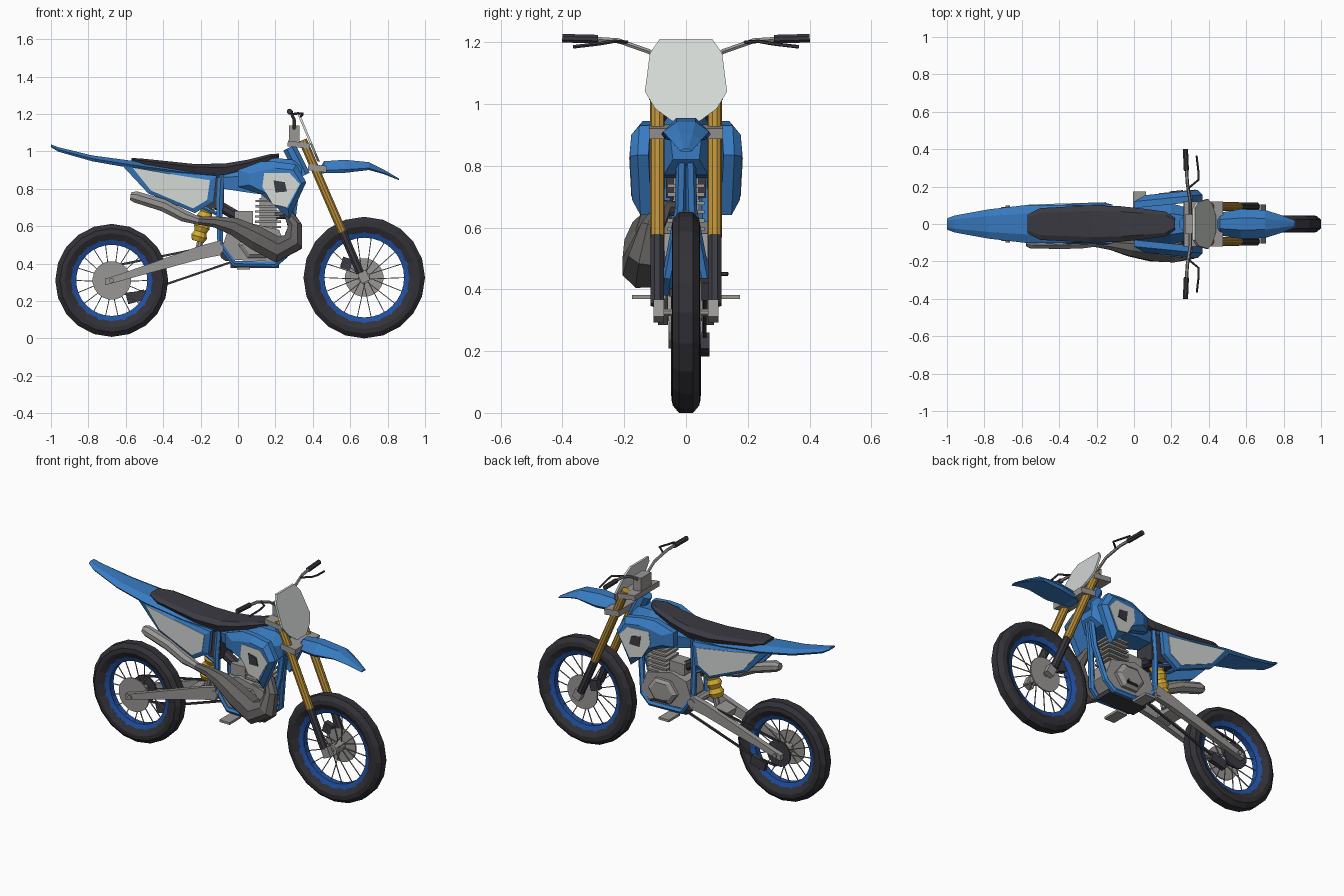
import bpy, bmesh, math
from mathutils import Vector, Matrix

if "Cube" in bpy.data.objects:
    bpy.data.objects.remove(bpy.data.objects["Cube"])


def mat(name, r, g, b):
    m = bpy.data.materials.new(name)
    m.diffuse_color = (r, g, b, 1)
    m.use_nodes = True
    m.node_tree.nodes["Principled BSDF"].inputs["Base Color"].default_value = m.diffuse_color
    return m


BLUE = mat("blue plastic", 0.04, 0.2, 0.54)
RIM = mat("deep blue rim", 0.015, 0.08, 0.36)
TYRE = mat("tyre rubber", 0.032, 0.031, 0.038)
DARK = mat("dark vinyl", 0.043, 0.042, 0.055)
GOLD = mat("gold tube", 0.5, 0.28, 0.04)
YELLOW = mat("yellow spring", 0.66, 0.4, 0.03)
LIGHT = mat("pale panel", 0.66, 0.69, 0.67)
GREY = mat("grey metal", 0.32, 0.31, 0.3)
PIPE = mat("dark pipe", 0.13, 0.12, 0.12)


def build(name, bm, material):
    bmesh.ops.recalc_face_normals(bm, faces=bm.faces)
    me = bpy.data.meshes.new(name)
    bm.to_mesh(me)
    bm.free()
    me.materials.append(material)
    ob = bpy.data.objects.new(name, me)
    bpy.context.collection.objects.link(ob)
    return ob


def loft(name, sections, material, cap=True, loop=False):
    """Skin equal-length closed sections."""
    bm = bmesh.new()
    rings = [[bm.verts.new(p) for p in s] for s in sections]
    n = len(rings[0])
    pairs = list(zip(rings, rings[1:])) + ([(rings[-1], rings[0])] if loop else [])
    for a, b in pairs:
        for i in range(n):
            j = (i + 1) % n
            bm.faces.new((a[i], a[j], b[j], b[i]))
    if cap and not loop:
        bm.faces.new(rings[0])
        bm.faces.new(rings[-1])
    return build(name, bm, material)


def tube(name, pts, radii, material, n=8, ref=(0, 1, 0)):
    pts = [Vector(p) for p in pts]
    if not isinstance(radii, (list, tuple)):
        radii = [radii] * len(pts)
    secs = []
    for i, p in enumerate(pts):
        t = (pts[min(i + 1, len(pts) - 1)] - pts[max(i - 1, 0)]).normalized()
        u = t.cross(Vector(ref)).normalized()
        v = t.cross(u)
        secs.append([p + radii[i] * (u * math.cos(a) + v * math.sin(a))
                     for a in (2 * math.pi * (k + 0.5) / n for k in range(n))])
    return loft(name, secs, material)


def disc(name, x, z, r, y0, y1, material, n=16):
    return tube(name, [(x, y0, z), (x, y1, z)], r, material, n, (1, 0, 0))


def box(name, c, size, material, tilt=0):
    bm = bmesh.new()
    m = Matrix.Translation(c) @ Matrix.Rotation(tilt, 4, 'Y') @ Matrix.Diagonal((*size, 1))
    bmesh.ops.create_cube(bm, size=1, matrix=m)
    return build(name, bm, material)


def layers(name, steps, material, s=1, shear=0, x0=0):
    """Stack of side outlines, each an (outline, y) pair; s picks the side."""
    return loft(name, [[(x, s * (y + shear * (x - x0)), z) for x, z in o]
                       for o, y in steps], material)


def shell(name, rows, material, k=0.6, shoulder=0.4):
    """Body skin from (x, top z, bottom z, half width) rows."""
    secs = []
    for x, zt, zb, w in rows:
        zs = zt - (zt - zb) * shoulder
        secs.append([(x, -w, zs), (x, -w * k, zt), (x, w * k, zt),
                     (x, w, zs), (x, w * .85, zb), (x, -w * .85, zb)])
    return loft(name, secs, material)


def revolve(name, x, z, prof, material, n):
    return loft(name, [[(x + r * math.sin(a), y, z - r * math.cos(a)) for r, y in prof]
                       for a in (2 * math.pi * i / n for i in range(n))], material, loop=True)


# Wheels: tyre, rim, hub, spokes, brake disc
def wheel(label, x, z, R, w, disc_y):
    q = R - 0.085
    revolve(label + "_tyre", x, z, [(q, -w * .6), (q + .035, -w), (R - .025, -w * .95), (R, -w * .5),
            (R, w * .5), (R - .025, w * .95), (q + .035, w), (q, w * .6)], TYRE, 20)
    revolve(label + "_rim", x, z, [(q - .027, -.018), (q + .006, -w * .66),
            (q + .006, w * .66), (q - .027, .018)], RIM, 32)
    disc(label + "_hub", x, z, .032, -.045, .045, GREY, 12)
    disc(label + "_axle", x, z, .013, -.1, .1, GREY, 8)
    disc(label + "_brake_disc", x, z, .103, disc_y - .004, disc_y + .004, GREY, 20)
    for i in range(18):
        a = 2 * math.pi * i / 18
        b = a + (.25 if i % 2 else -.25)
        tube(label + "_spoke", [(x + .03 * math.cos(b), .03 * (-1) ** (i // 2), z + .03 * math.sin(b)),
             (x + (q - .02) * math.cos(a), 0, z + (q - .02) * math.sin(a))], .0032, GREY, 4)


wheel("front", .675, .325, .325, .046, .045)
wheel("rear", -.675, .31, .302, .048, -.052)
box("front_caliper", (.58, .058, .4), (.055, .035, .06), DARK, .3)
disc("rear_sprocket", -.675, .31, .08, .05, .06, DARK, 16)


# Fork, clamps and steering
def fork_x(z):
    return .805 - .433 * z


LEAN = -.409
for s in (-1, 1):
    y = s * .093
    tube("fork_upper", [(fork_x(1.06), y, 1.06), (fork_x(.57), y, .57)], .024, GOLD, 10)
    tube("fork_lower", [(fork_x(.6), y, .6), (fork_x(.35), y, .35)], .023, DARK, 8)
    box("fork_foot", (.672, s * .088, .33), (.05, .034, .06), GREY, LEAN)
    # Handlebar half, grip and lever
    tube("handlebar", [(.3, 0, 1.12), (.3, s * .05, 1.125), (.3, s * .12, 1.17),
         (.285, s * .22, 1.205), (.28, s * .3, 1.21)], .009, GREY, 6, (1, 0, 0))
    tube("grip", [(.28, s * .285, 1.21), (.275, s * .4, 1.213)], .015, DARK, 8, (1, 0, 0))
    tube("lever", [(.29, s * .19, 1.2), (.345, s * .235, 1.203), (.345, s * .28, 1.195),
         (.335, s * .365, 1.185)], .006, DARK, 5, (0, 0, 1))
box("upper_clamp", (.325, 0, 1.035), (.12, .24, .03), GREY, LEAN * -.3)
box("lower_clamp", (.425, 0, .91), (.1, .24, .035), GREY, LEAN * -.3)
box("bar_mount", (.3, 0, 1.095), (.055, .1, .085), GREY)
tube("steering_head", [(.275, 0, 1.02), (.35, 0, .87)], .04, BLUE, 8)

# Front number plate
half = [(.045, .945), (.1, .985), (.133, 1.04), (.117, 1.165), (.085, 1.21)]
outline = half + [(-y, z) for y, z in reversed(half)]
loft("number_plate", [[(.425 + d - .42 * (z - .945), y, z) for y, z in outline]
                      for d in (0, .013)], LIGHT)

# Fenders, seat and tank
shell("front_fender", [(.43, .9, .875, .04), (.46, .947, .883, .06), (.57, .955, .885, .08),
      (.7, .942, .9, .075), (.78, .902, .878, .05), (.86, .855, .846, .02)], BLUE, .4, .75)
shell("rear_fender", [(-1, 1.037, 1.022, .03), (-.96, 1.022, .998, .045), (-.78, .978, .947, .078),
      (-.57, .95, .91, .102), (-.3, .91, .875, .1), (-.1, .89, .86, .08)], BLUE, .55, .55)
shell("seat", [(-.57, .965, .945, .05), (-.5, .96, .927, .085), (-.23, .932, .885, .1),
      (-.07, .935, .875, .095), (.05, .955, .905, .082), (.17, .985, .95, .066),
      (.22, .988, .965, .03)], DARK, .7, .35)
shell("tank", [(-.08, .9, .8, .06), (.05, .93, .78, .095), (.2, .965, .76, .11),
      (.29, .955, .77, .085), (.34, .93, .82, .05)], BLUE, .5, .4)
box("airbox", (-.15, 0, .79), (.15, .13, .19), DARK)

# Side panels and tank shrouds, both sides
PANEL = [(-.62, .925), (-.36, .89), (-.115, .87), (-.13, .73), (-.23, .67), (-.48, .775)]
PALE = [(-.565, .915), (-.36, .878), (-.15, .845), (-.165, .74), (-.24, .695), (-.465, .79)]
SHROUD = [(0, .9), (.12, .945), (.2, .945), (.31, .93), (.365, .835), (.275, .64), (.125, .77), (0, .81)]
RIDGE = [(.06, .88), (.14, .9), (.2, .91), (.295, .9), (.34, .83), (.268, .69), (.155, .775), (.06, .82)]
BADGE = [(.14, .885), (.275, .885), (.33, .825), (.262, .7), (.185, .715), (.13, .81)]
VENT = [(.19, .845), (.25, .835), (.262, .785), (.2, .78)]
for s in (-1, 1):
    layers("side_panel", [(PANEL, .07), (PANEL, .095), (PALE, .105)], BLUE, s, .03, -.4)
    layers("side_panel_plate", [(PALE, .104), (PALE, .109)], LIGHT, s, .03, -.4)
    layers("shroud", [(SHROUD, .105), (SHROUD, .14), (RIDGE, .168)], BLUE, s, .1, .2)
    layers("shroud_badge", [(BADGE, .165), (BADGE, .171)], LIGHT, s, .1, .2)
    layers("shroud_vent", [(VENT, .168), (VENT, .175)], DARK, s, .1, .2)
    # Frame cradle, foot peg, swingarm
    tube("frame_cradle", [(.325, s * .012, .9), (.295, s * .018, .66), (.25, s * .06, .44), (.2, s * .065, .395),
         (-.02, s * .065, .4), (-.095, s * .065, .5), (-.1, s * .06, .72), (-.09, s * .055, .88)],
         .018, BLUE, 6)
    tube("subframe", [(-.1, s * .06, .66), (-.3, s * .06, .75), (-.5, s * .06, .9)], .011, BLUE, 6)
    box("foot_peg", (.03, s * .12, .375), (.07, .11, .014), GREY)
    loft("swingarm", [[(x, s * .075 + a * .016, z + b * h) for a, b in ((-1, -1), (1, -1), (1, 1), (-1, 1))]
         for x, z, h in ((-.09, .485, .04), (-.2, .46, .036), (-.63, .325, .019), (-.71, .302, .017))], GREY)
box("swingarm_bridge", (-.26, 0, .44), (.08, .15, .05), GREY, -.3)
disc("swingarm_pivot", -.1, .48, .025, -.095, .095, GREY, 8)

# Rear shock with spring
tube("shock_body", [(-.15, 0, .75), (-.215, 0, .46)], .018, GREY, 8)
tube("shock_spring", [(-.163 - .0075 * i, 0, .7 - .026 * i) for i in range(8)],
     [.034 if i % 2 else .046 for i in range(8)], YELLOW, 10)

# Engine
CASE = [(-.08, .5), (-.03, .42), (.2, .41), (.26, .47), (.22, .58), (.05, .62), (-.05, .59)]
COVER = [(.1 + .1 * math.cos(k * math.pi / 3), .5 + .08 * math.sin(k * math.pi / 3)) for k in range(6)]
CAP = [(.1 + (x - .1) * .75, .5 + (z - .5) * .75) for x, z in COVER]
layers("crankcase", [(CASE, -.07), (CASE, .07)], GREY)
for s in (-1, 1):
    layers("engine_cover", [(COVER, .065), (COVER, .088), (CAP, .102)], GREY, s)
box("cylinder", (.16, 0, .65), (.09, .08, .2), GREY)
for i in range(6):
    box("cooling_fin", (.16, 0, .595 + i * .028), (.14 - .008 * (i > 3), .12, .012), GREY)
box("cylinder_head", (.165, 0, .765), (.08, .08, .05), GREY)
box("carburettor", (.03, 0, .645), (.1, .09, .07), GREY)
tube("intake", [(.0, 0, .65), (-.12, 0, .72)], .03, DARK, 8)
box("skid_plate", (.09, 0, .39), (.26, .11, .025), DARK)
tube("gear_lever", [(.06, .09, .46), (.07, .11, .45), (.14, .115, .45), (.15, .135, .45)], .007, DARK, 5, (0, 0, 1))

# Exhaust chamber and silencer
tube("exhaust_chamber", [(.21, -.02, .66), (.27, -.07, .665), (.305, -.11, .6), (.295, -.13, .515), (.21, -.135, .475),
     (.1, -.135, .535), (-.02, -.125, .598), (-.12, -.11, .622), (-.22, -.1, .63)],
     [.025, .028, .04, .062, .076, .07, .052, .032, .022], PIPE, 8)
tube("silencer", [(-.2, -.1, .625), (-.29, -.1, .655), (-.4, -.1, .712), (-.55, -.1, .757), (-.575, -.1, .76)],
     [.022, .034, .036, .033, .022], GREY, 8)

# Chain and guide
tube("chain_upper", [(-.675, .06, .385), (-.06, .06, .51)], .008, DARK, 4)
tube("chain_lower", [(-.66, .06, .232), (-.5, .06, .25), (-.03, .06, .41)], .008, DARK, 4)
disc("drive_sprocket", -.05, .46, .05, .052, .066, DARK, 10)
box("chain_guide", (-.545, .062, .222), (.1, .028, .055), DARK, -.25)
